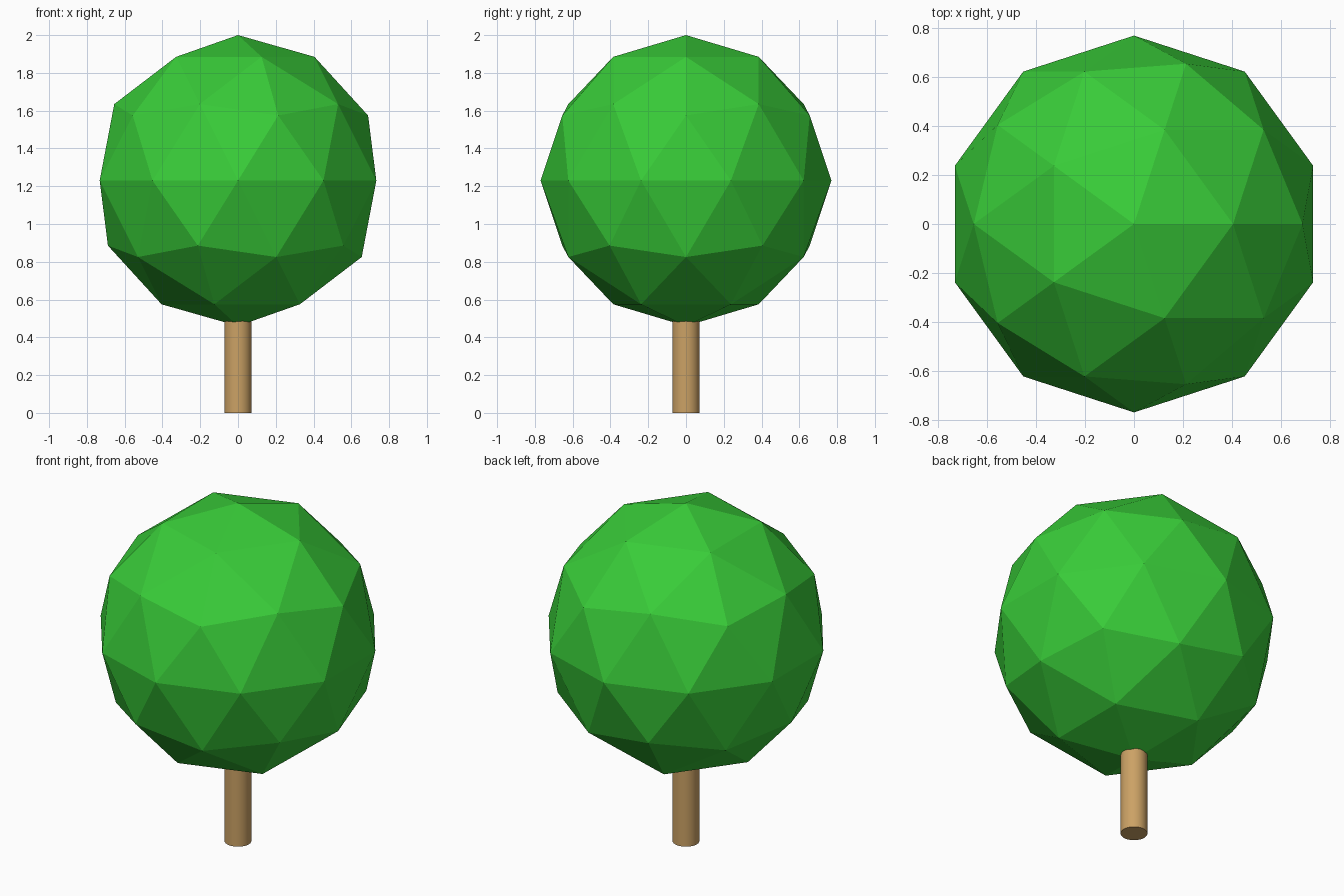
import bpy

if "Cube" in bpy.data.objects:
    bpy.data.objects.remove(bpy.data.objects["Cube"])


def colour(obj, name, rgb):
    mat = bpy.data.materials.new(name)
    mat.diffuse_color = (*rgb, 1.0)
    mat.use_nodes = True
    mat.node_tree.nodes["Principled BSDF"].inputs["Base Color"].default_value = mat.diffuse_color
    obj.data.materials.append(mat)


# Trunk: smooth cylinder running a little way into the crown
TRUNK_TOP = 0.60
bpy.ops.mesh.primitive_cylinder_add(vertices=32, radius=0.072, depth=TRUNK_TOP,
                                    location=(0, 0, TRUNK_TOP / 2))
trunk = bpy.context.object
trunk.name = "trunk"
bpy.ops.object.shade_smooth_by_angle()
colour(trunk, "bark", (0.60, 0.36, 0.13))

# Crown: flat-faceted 80-sided ball of leaves
RADIUS = 0.77
bpy.ops.mesh.primitive_ico_sphere_add(subdivisions=2, radius=RADIUS,
                                      location=(0, 0, 2.0 - RADIUS))
crown = bpy.context.object
crown.name = "crown"
bpy.ops.object.shade_flat()
colour(crown, "leaves", (0.04, 0.60, 0.04))
